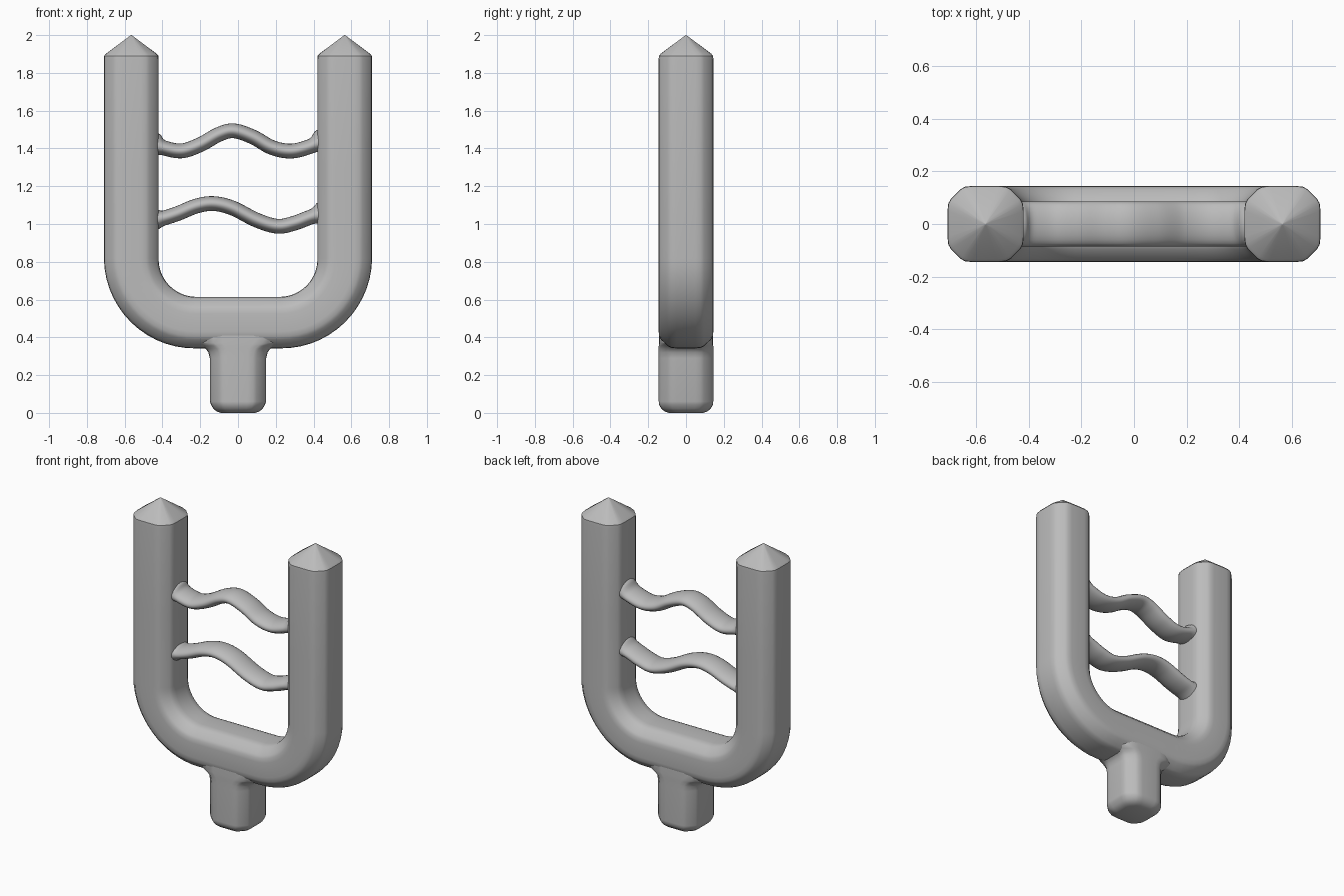
import bpy, bmesh, math
from mathutils import Vector

if "Cube" in bpy.data.objects:
    bpy.data.objects.remove(bpy.data.objects["Cube"])

grey = bpy.data.materials.new("plain_grey")
grey.diffuse_color = (0.5, 0.5, 0.5, 1)
grey.use_nodes = True
grey.node_tree.nodes["Principled BSDF"].inputs["Base Color"].default_value = grey.diffuse_color


def soft_octagon(r, flat, soft=0.2):
    """Octagon with slightly rounded corners, as (u, v) pairs."""
    c = [Vector(p) for p in ((r, -flat), (r, flat), (flat, r), (-flat, r),
                             (-r, flat), (-r, -flat), (-flat, -r), (flat, -r))]
    out = []
    for i, p in enumerate(c):
        a, b = p.lerp(c[i - 1], soft), p.lerp(c[(i + 1) % 8], soft)
        for t in (0, 0.5, 1):
            out.append(a * (1 - t) ** 2 + p * 2 * t * (1 - t) + b * t * t)
    return out


def sweep(name, path, profile, scales, angle=30):
    """Sweep a profile along an xz path; scales holds (in-plane, y) per point."""
    bm = bmesh.new()
    pts = [Vector((x, 0, z)) for x, z in path]
    rings = []
    for i, p in enumerate(pts):
        t = (pts[min(i + 1, len(pts) - 1)] - pts[max(i - 1, 0)]).normalized()
        n = Vector((t.z, 0, -t.x))
        su, sv = scales[i]
        rings.append([bm.verts.new(p + n * (u * su) + Vector((0, v * sv, 0)))
                      for u, v in profile])
    k = len(profile)
    for a, b in zip(rings, rings[1:]):
        for j in range(k):
            bm.faces.new((a[j], a[(j + 1) % k], b[(j + 1) % k], b[j]))
    bm.faces.new(rings[0])
    bm.faces.new(rings[-1])
    bmesh.ops.recalc_face_normals(bm, faces=bm.faces[:])
    me = bpy.data.meshes.new(name)
    bm.to_mesh(me)
    bm.free()
    me.materials.append(grey)
    ob = bpy.data.objects.new(name, me)
    bpy.context.collection.objects.link(ob)
    bpy.context.view_layer.objects.active = ob
    ob.select_set(True)
    bpy.ops.object.shade_smooth_by_angle(angle=math.radians(angle))
    ob.select_set(False)
    return ob


# Two-pronged fork: right half path, then mirrored
half = [(0, 0.478), (0.1, 0.478)]
for i in range(15):
    a = math.radians(-90 + 90 * i / 14)
    half.append((0.225 + 0.34 * math.cos(a), 0.818 + 0.34 * math.sin(a)))
tip = [(1.3, 1), (1.87, 1), (1.89, 0.99), (1.902, 0.92), (1.985, 0.15), (1.995, 0.06), (2.0, 0.01)]
half += [(0.565, z) for z, s in tip]
half_s = [(0.94, 1)] * 2 + [(0.94 + 0.06 * i / 14, 1) for i in range(15)]
half_s += [(s, s) for z, s in tip]
path = [(-x, z) for x, z in half[:0:-1]] + half
scales = half_s[:0:-1] + half_s
sweep("fork", path, soft_octagon(0.145, 0.083), scales)

# Handle stub with rounded foot and a flared top joining the fork
rows = [(0.0, 0.62, 0.62), (0.008, 0.78, 0.78), (0.022, 0.9, 0.9), (0.045, 0.99, 0.99),
        (0.06, 1.03, 0.995), (0.29, 1.03, 0.995), (0.32, 1.08, 0.995), (0.34, 1.18, 0.995),
        (0.355, 1.38, 0.995), (0.37, 1.65, 0.99), (0.42, 1.7, 0.98), (0.5, 1.5, 0.97)]
sweep("handle", [(0, r[0]) for r in rows], soft_octagon(0.145, 0.083),
      [(r[1], r[2]) for r in rows])


# Wavy cross bars: flattened oval section, flared where they meet the prongs
def smooth_path(keys, n=8):
    out = []
    for i in range(len(keys) - 1):
        p0, p1, p2, p3 = (Vector(keys[min(max(i + d, 0), len(keys) - 1)])
                          for d in (-1, 0, 1, 2))
        for j in range(n):
            t = j / n
            out.append(0.5 * (2 * p1 + (p2 - p0) * t + (2 * p0 - 5 * p1 + 4 * p2 - p3) * t * t
                              + (3 * p1 - p0 - 3 * p2 + p3) * t ** 3))
    return out + [Vector(keys[-1])]


oval = [(0.039 * math.cos(i * math.tau / 24), 0.085 * math.sin(i * math.tau / 24))
        for i in range(24)]
bars = {
    "upper_bar": [(-0.46, 1.43), (-0.4, 1.405), (-0.3, 1.387), (-0.2, 1.42), (-0.1, 1.475),
                  (-0.02, 1.493), (0.08, 1.46), (0.18, 1.405), (0.28, 1.386),
                  (0.38, 1.41), (0.46, 1.45)],
    "lower_bar": [(-0.46, 1.025), (-0.4, 1.03), (-0.32, 1.055), (-0.22, 1.095), (-0.13, 1.108),
                  (-0.03, 1.085), (0.1, 1.02), (0.21, 0.988), (0.3, 1.005),
                  (0.38, 1.035), (0.46, 1.06)],
}
for name, keys in bars.items():
    pts = smooth_path(keys)
    sc = []
    for x, z in pts:
        f = max(0, (abs(x) - 0.385) / 0.04)
        sc.append((1 + 0.4 * min(f, 1.2) ** 2, 1))
    sweep(name, [tuple(p) for p in pts], oval, sc, 60)
